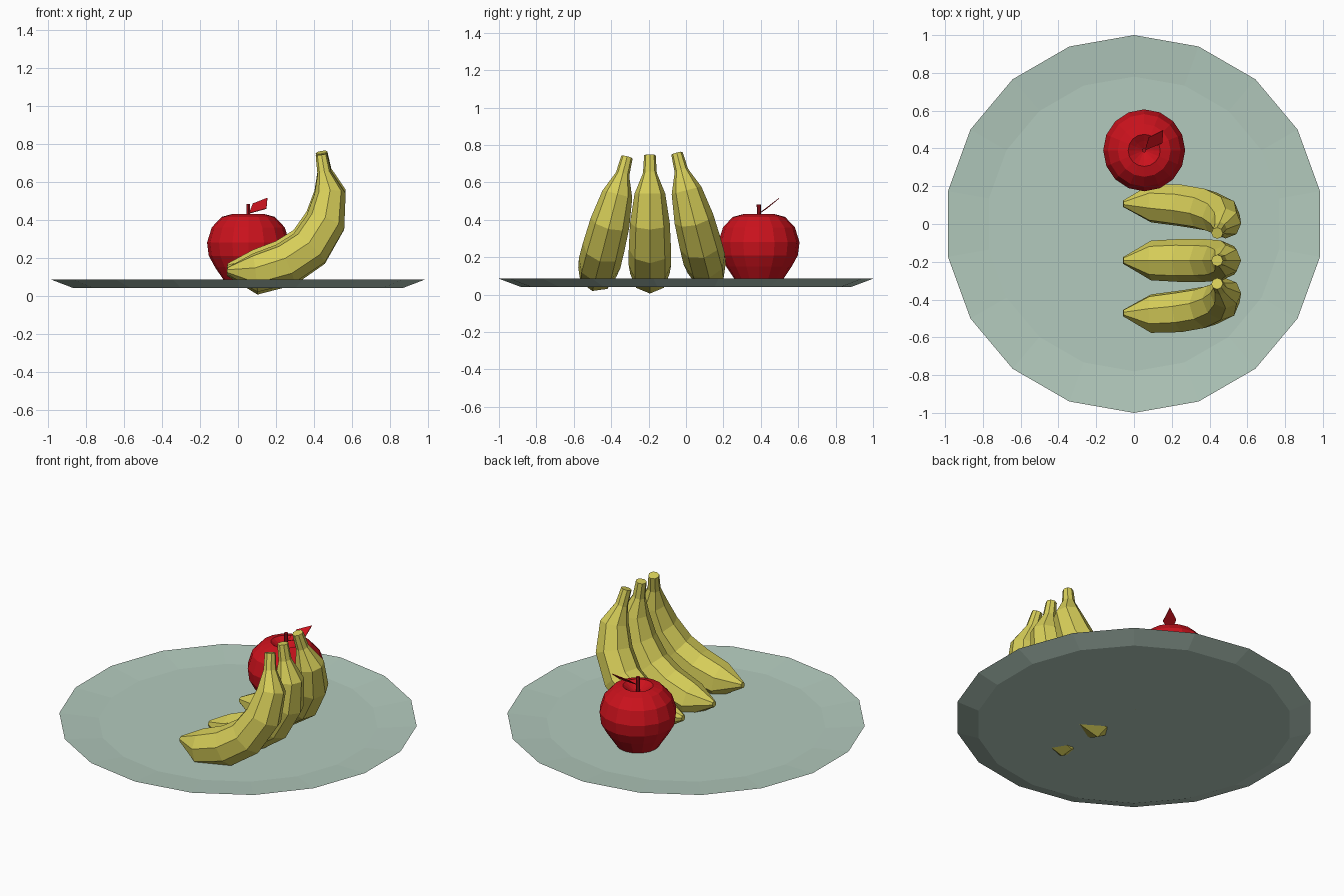
import bpy, bmesh
from math import sin, cos, pi, radians
from mathutils import Vector, Matrix

if "Cube" in bpy.data.objects:
    bpy.data.objects.remove(bpy.data.objects["Cube"])


def material(name, rgb):
    m = bpy.data.materials.new(name)
    m.diffuse_color = (*rgb, 1)
    m.use_nodes = True
    m.node_tree.nodes["Principled BSDF"].inputs["Base Color"].default_value = m.diffuse_color
    return m


def loft(name, rings, mat, matrix=None):
    """Skin a row of equal-sized rings, cap both ends, flat shaded."""
    bm = bmesh.new()
    vs = [[bm.verts.new(p) for p in ring] for ring in rings]
    n = len(vs[0])
    for a, b in zip(vs, vs[1:]):
        for i in range(n):
            j = (i + 1) % n
            bm.faces.new((a[i], a[j], b[j], b[i]))
    bm.faces.new(vs[0])
    bm.faces.new(vs[-1])
    bmesh.ops.recalc_face_normals(bm, faces=bm.faces)
    me = bpy.data.meshes.new(name)
    bm.to_mesh(me)
    bm.free()
    me.materials.append(mat)
    ob = bpy.data.objects.new(name, me)
    if matrix is not None:
        ob.matrix_world = matrix
    bpy.context.collection.objects.link(ob)
    return ob


def lathe(name, profile, sides, mat, centre=(0, 0), start=pi / 2):
    rings = [[(centre[0] + r * cos(start + 2 * pi * i / sides),
               centre[1] + r * sin(start + 2 * pi * i / sides), z)
              for i in range(sides)] for r, z in profile]
    return loft(name, rings, mat)


pale = material("pale_green", (0.45, 0.59, 0.51))
yellow = material("yellow", (0.68, 0.62, 0.10))
red = material("red", (0.60, 0.006, 0.012))
dark_red = material("dark_red", (0.35, 0.006, 0.012))

# Plate: shallow dish with a sloping rim
lathe("plate", [(0.88, 0.04), (1.0, 0.085), (0.78, 0.065)], 18, pale)

# Apple with dimpled top, stem and leaf
AX, AY = 0.054, 0.39
lathe("apple", [(0.12, 0.068), (0.175, 0.15), (0.208, 0.21), (0.217, 0.28),
                (0.192, 0.36), (0.14, 0.415), (0.085, 0.43), (0.05, 0.405),
                (0.01, 0.38)], 16, red, (AX, AY))
lathe("apple_stem", [(0.01, 0.37), (0.012, 0.483)], 6, dark_red, (AX, AY))
leaf = [Vector(p) for p in ((0.058, 0.392, 0.432), (0.078, 0.46, 0.483),
                            (0.155, 0.498, 0.513), (0.15, 0.43, 0.457))]
lift = Vector((0, -0.002, 0.003))
loft("apple_leaf", [leaf, [p + lift for p in leaf]], red)

# Bananas: centre line (x, z) and radius from tip to stem
SPINE = [(-0.057, 0.122, 0.018), (0.09, 0.11, 0.105), (0.25, 0.16, 0.114),
         (0.375, 0.245, 0.113), (0.46, 0.385, 0.106), (0.485, 0.54, 0.082),
         (0.455, 0.65, 0.037), (0.44, 0.745, 0.031)]
PIVOT = 0.12


def banana(name, y, tilt, lift=0.0, sides=8):
    pts = [Vector((x, 0, z - PIVOT)) for x, z, r in SPINE]
    rings = []
    for k, (p, (_, _, r)) in enumerate(zip(pts, SPINE)):
        t = (pts[min(k + 1, len(pts) - 1)] - pts[max(k - 1, 0)]).normalized()
        up = Vector((-t.z, 0, t.x))
        rings.append([p + r * (cos(2 * pi * i / sides) * up
                               + sin(2 * pi * i / sides) * Vector((0, 1, 0)))
                      for i in range(sides)])
    loft(name, rings, yellow, Matrix.Translation((0, y, PIVOT + lift))
         @ Matrix.Rotation(radians(tilt), 4, 'X'))


banana("banana_front", -0.472, -14.5, 0.01)
banana("banana_middle", -0.193, 0)
banana("banana_back", 0.108, 14.5, 0.03)
